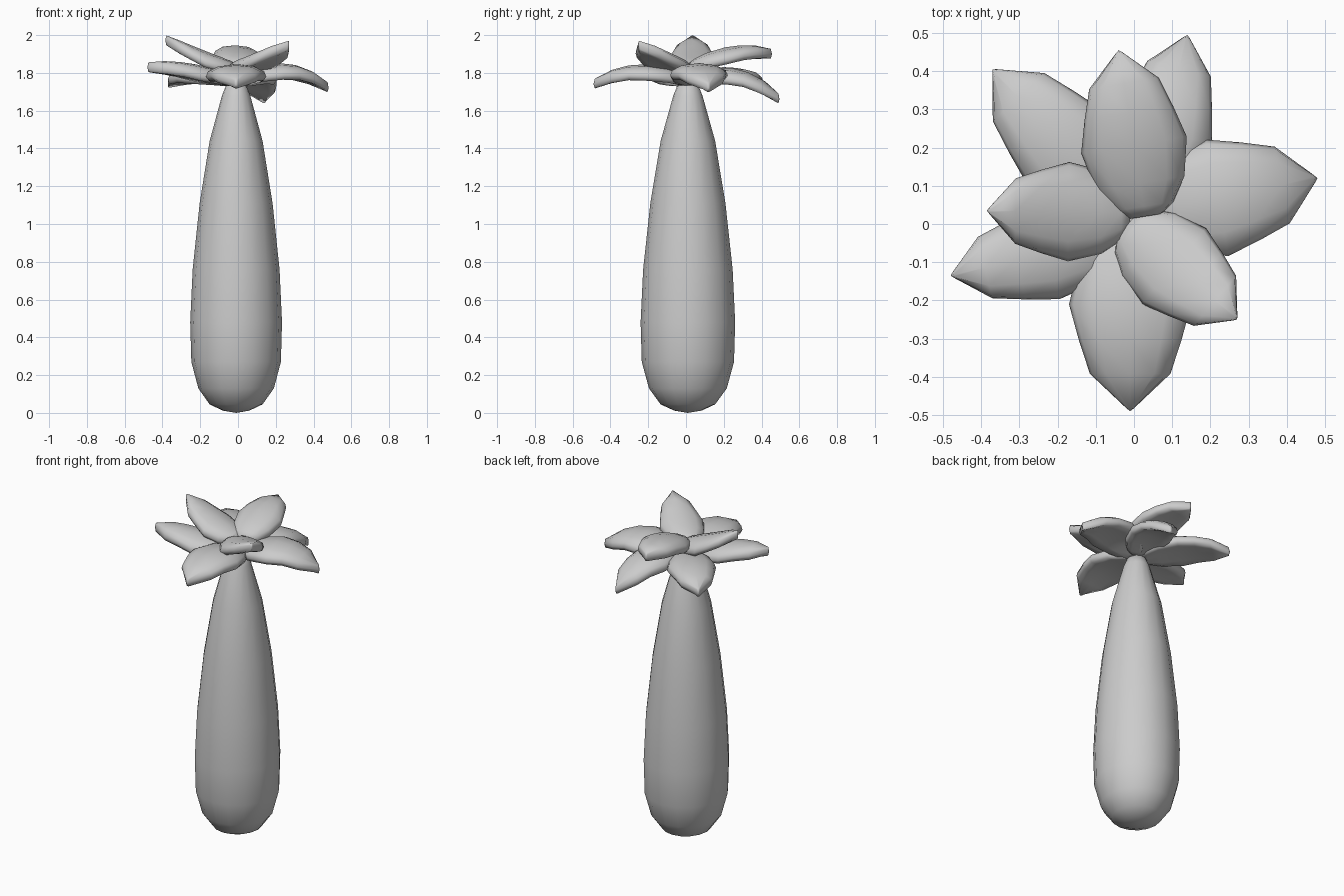
import bpy, bmesh, math
from mathutils import Vector

if "Cube" in bpy.data.objects:
    bpy.data.objects.remove(bpy.data.objects["Cube"])


def loft(name, rings, start=None, end=None):
    """Skin a list of closed rings; cap with a point or a face."""
    bm = bmesh.new()
    rows = [[bm.verts.new(p) for p in r] for r in rings]
    n = len(rows[0])
    for a, b in zip(rows, rows[1:]):
        for i in range(n):
            j = (i + 1) % n
            bm.faces.new((a[i], a[j], b[j], b[i]))
    for row, tip in ((rows[0], start), (rows[-1], end)):
        if tip is None:
            bm.faces.new(row)
        else:
            v = bm.verts.new(tip)
            for i in range(n):
                bm.faces.new((row[i], row[(i + 1) % n], v))
    bmesh.ops.recalc_face_normals(bm, faces=bm.faces)
    for f in bm.faces:
        f.smooth = True
    me = bpy.data.meshes.new(name)
    bm.to_mesh(me)
    bm.free()
    ob = bpy.data.objects.new(name, me)
    bpy.context.collection.objects.link(ob)
    return ob


# Tapered, round-bottomed body (radius, height)
profile = [(0.07, 0.012), (0.14, 0.045), (0.20, 0.13), (0.237, 0.27),
           (0.243, 0.48), (0.23, 0.76), (0.193, 1.11), (0.14, 1.44),
           (0.075, 1.68), (0.055, 1.73)]
SIDES = 16
CX, CY = -0.01, 0.01
loft("body",
     [[(CX + r * math.cos(math.tau * i / SIDES),
        CY + 1.03 * r * math.sin(math.tau * i / SIDES), z)
       for i in range(SIDES)]
      for r, z in profile],
     start=(CX, CY, 0.0), end=(CX, CY, 1.76))

# Leaf outline: fraction along leaf, relative half width, half thickness
OUTLINE = [(0.0, 0.30, 0.025), (0.06, 0.56, 0.032), (0.2, 0.84, 0.036),
           (0.43, 1.0, 0.036), (0.62, 0.84, 0.035), (0.8, 0.66, 0.033),
           (0.985, 0.06, 0.026)]
# Cross-section: relative side position, relative height
SECTION = [(-1, 0), (-0.93, 0.65), (-0.6, 0.97), (0, 1), (0.6, 0.97),
           (0.93, 0.65), (1, 0), (0.9, -0.75), (0.55, -1), (0, -1),
           (-0.55, -1), (-0.9, -0.75)]


def leaf(name, base, mid_z, tip, width, droop=0.03):
    b, t = Vector(base), Vector(tip)
    d = t - b
    side = Vector((-d.y, d.x, 0)).normalized()
    rings = []
    for f, w, h in OUTLINE:
        p = b + d * f
        # quadratic arch through base, middle and tip heights
        p.z = (b.z * (1 - f) * (1 - 2 * f) + 4 * mid_z * f * (1 - f)
               + t.z * f * (2 * f - 1))
        rings.append([p + side * (s * w * width)
                      + Vector((0, 0, k * h - droop * (s * w) ** 2))
                      for s, k in SECTION])
    return loft(name, rings, end=t)


# Lower ring of five drooping leaves
lower = [
    ((0.02, 0.03, 1.755), 1.815, (0.48, 0.12, 1.72), 0.155),
    ((0.03, 0.05, 1.755), 1.785, (0.14, 0.495, 1.66), 0.13),
    ((-0.03, 0.04, 1.755), 1.795, (-0.37, 0.405, 1.745), 0.14),
    ((-0.03, -0.03, 1.755), 1.815, (-0.48, -0.135, 1.83), 0.125),
    ((-0.01, 0.00, 1.755), 1.81, (-0.01, -0.49, 1.74), 0.16),
]
# Upper ring of three raised leaves
upper = [
    ((0.03, 0.02, 1.83), 1.905, (-0.04, 0.455, 1.90), 0.14),
    ((-0.01, 0.03, 1.82), 1.89, (-0.385, 0.035, 1.975), 0.13),
    ((-0.02, -0.005, 1.82), 1.875, (0.27, -0.25, 1.945), 0.13),
]
for i, args in enumerate(lower, 1):
    leaf(f"lower_leaf_{i}", *args)
for i, args in enumerate(upper, 1):
    leaf(f"upper_leaf_{i}", *args)
